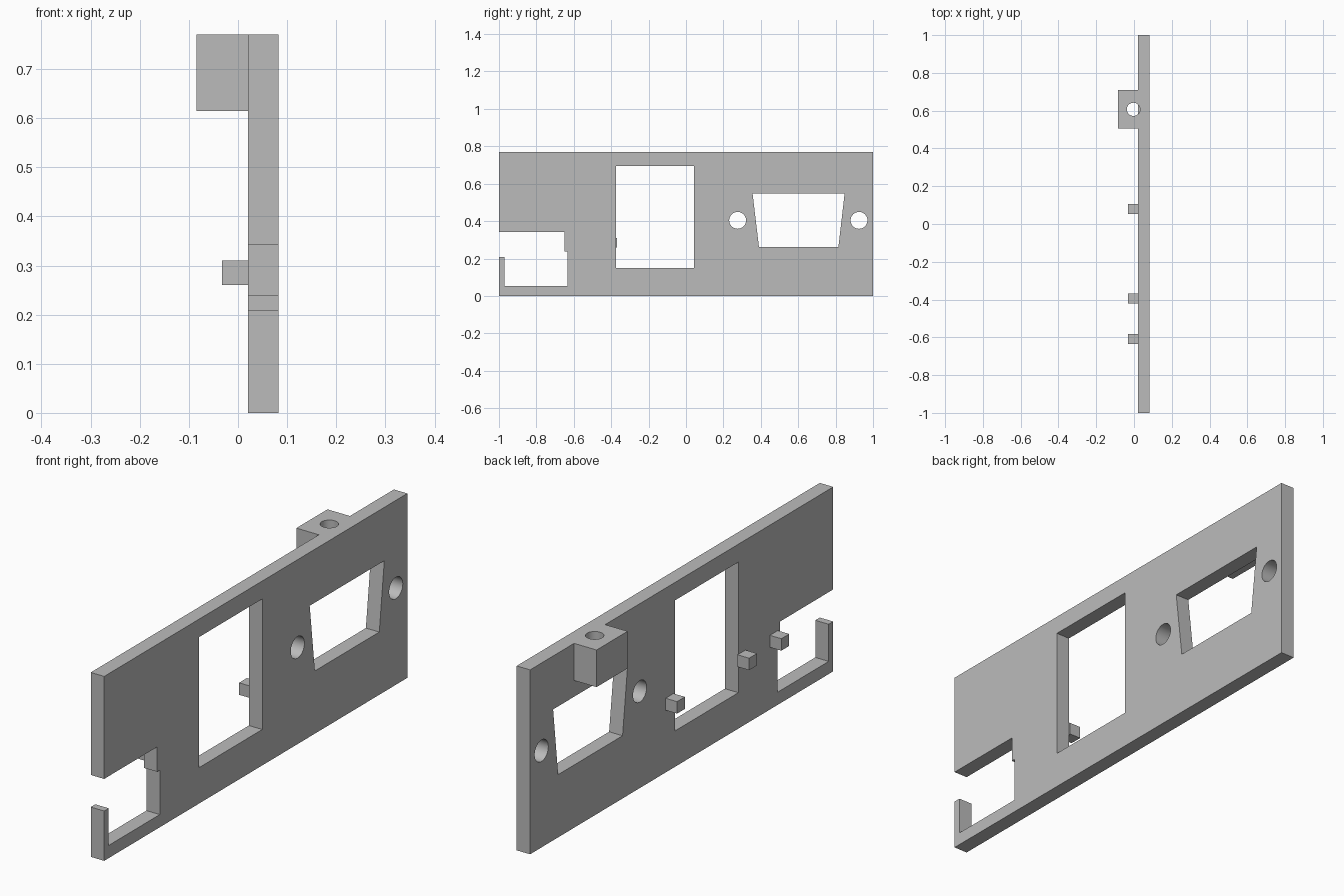
import bpy, bmesh, math
from mathutils import Vector

cube = bpy.data.objects.get("Cube")
if cube:
    bpy.data.objects.remove(cube, do_unlink=True)

grey = bpy.data.materials.new("light_grey")
grey.use_nodes = True
GREY = (0.5, 0.5, 0.5, 1)
grey.diffuse_color = GREY
grey.node_tree.nodes["Principled BSDF"].inputs["Base Color"].default_value = GREY

BACK, FACE = 0.02, 0.082   # plate thickness along x
TOP = 0.77


def prism(name, points, direction):
    """Extrude a flat polygon of 3D points along a direction."""
    bm = bmesh.new()
    face = bm.faces.new([bm.verts.new(p) for p in points])
    ext = bmesh.ops.extrude_face_region(bm, geom=[face])
    moved = [v for v in ext["geom"] if isinstance(v, bmesh.types.BMVert)]
    bmesh.ops.translate(bm, verts=moved, vec=Vector(direction))
    bmesh.ops.recalc_face_normals(bm, faces=bm.faces)
    mesh = bpy.data.meshes.new(name)
    bm.to_mesh(mesh)
    bm.free()
    mesh.materials.append(grey)
    obj = bpy.data.objects.new(name, mesh)
    bpy.context.collection.objects.link(obj)
    return obj


def slab(name, outline, x0=BACK, x1=FACE):
    return prism(name, [(x0, y, z) for y, z in outline], (x1 - x0, 0, 0))


def rect(y0, y1, z0, z1):
    return [(y0, z0), (y1, z0), (y1, z1), (y0, z1)]


def circle(u, v, r, n=48):
    return [(u + r * math.cos(2 * math.pi * i / n),
             v + r * math.sin(2 * math.pi * i / n)) for i in range(n)]


def cut(target, cutter):
    """Subtract a cutter, bake the result and remove the cutter."""
    cutter.hide_render = True
    mod = target.modifiers.new("cut", 'BOOLEAN')
    mod.operation = 'DIFFERENCE'
    mod.solver = 'EXACT'
    mod.object = cutter
    bpy.context.view_layer.objects.active = target
    bpy.ops.object.modifier_apply(modifier=mod.name)
    bpy.data.objects.remove(cutter, do_unlink=True)


def finish(obj):
    bpy.ops.object.select_all(action='DESELECT')
    obj.select_set(True)
    bpy.context.view_layer.objects.active = obj
    bpy.ops.object.shade_smooth_by_angle(angle=math.radians(30))


# Plate outline with the stepped notch open at the front end
plate = slab("panel_plate", [
    (-1, 0), (1, 0), (1, TOP), (-1, TOP),
    (-1, 0.342), (-0.65, 0.342), (-0.65, 0.238), (-0.633, 0.238),
    (-0.633, 0.053), (-0.97, 0.053), (-0.97, 0.208), (-1, 0.208)])

# Openings: square window, tapered connector window, two screw holes
openings = [rect(-0.374, 0.043, 0.15, 0.695),
            [(0.39, 0.262), (0.815, 0.262), (0.848, 0.547), (0.356, 0.547)],
            circle(0.276, 0.404, 0.045), circle(0.925, 0.404, 0.045)]
for outline in openings:
    cut(plate, slab("opening_cutter", outline, BACK - 0.1, FACE + 0.1))

# Mounting block behind the top edge
block = slab("mounting_block", rect(0.505, 0.71, 0.615, TOP), -0.084, BACK)

# Vertical bolt hole through the block, grazing the plate
for part, bottom in ((block, 0.5), (plate, 0.615)):
    ring = [(x, y, bottom) for x, y in circle(-0.003, 0.607, 0.035)]
    cut(part, prism("bolt_cutter", ring, (0, 0, 0.4)))

# Small pegs on the back
for name, y in (("front", -0.608), ("middle", -0.395), ("rear", 0.08)):
    slab(name + "_peg", rect(y - 0.026, y + 0.026, 0.26, 0.31), -0.033, BACK)

for part in (plate, block):
    finish(part)
